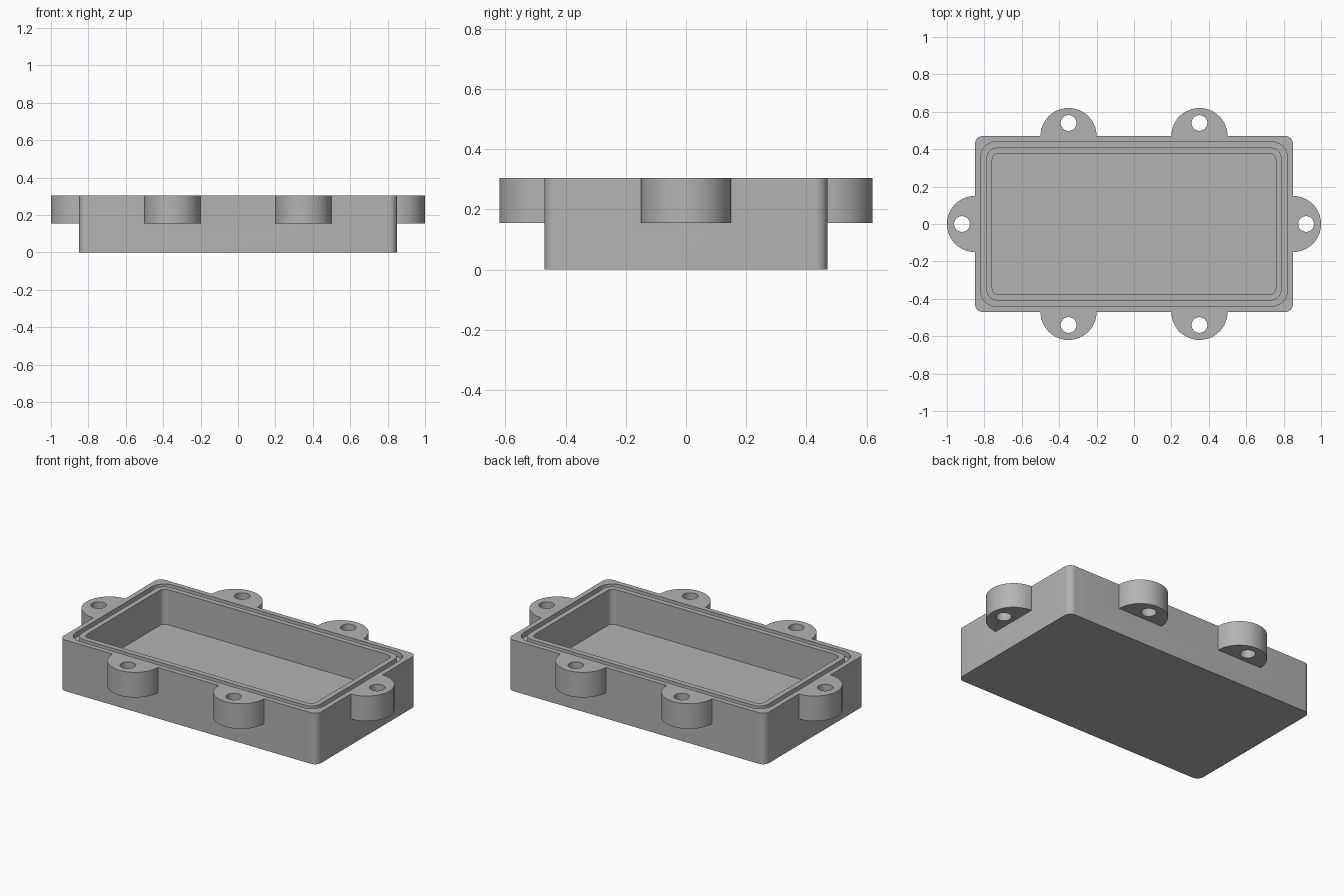
import bpy, bmesh
from math import sin, cos, pi, radians
from mathutils import Matrix

cube = bpy.data.objects.get("Cube")
if cube:
    bpy.data.objects.remove(cube, do_unlink=True)

HALF_X, HALF_Y, TOP = 0.85, 0.47, 0.305
LUG_R, LUG_BOTTOM, HOLE_R, HOLE_OUT = 0.15, 0.155, 0.042, 0.07

grey = bpy.data.materials.new("plain grey")
grey.use_nodes = True
grey.diffuse_color = (0.45, 0.45, 0.45, 1)
grey.node_tree.nodes["Principled BSDF"].inputs["Base Color"].default_value = grey.diffuse_color


def rounded_rect(inset, radius, z, steps=10):
    """Outline of the box moved inwards, with rounded corners."""
    cx, cy = HALF_X - inset - radius, HALF_Y - inset - radius
    points = []
    for k, (sx, sy) in enumerate([(1, 1), (-1, 1), (-1, -1), (1, -1)]):
        for i in range(steps + 1):
            a = (k + i / steps) * pi / 2
            points.append((sx * cx + radius * cos(a), sy * cy + radius * sin(a), z))
    return points


def loft(name, rings, cyclic=False, matrix=Matrix()):
    """Skin a stack of matching rings, capped or joined end to end."""
    bm = bmesh.new()
    loops = [[bm.verts.new(p) for p in ring] for ring in rings]
    n = len(loops[0])
    pairs = list(zip(loops, loops[1:])) + ([(loops[-1], loops[0])] if cyclic else [])
    for a, b in pairs:
        for i in range(n):
            j = (i + 1) % n
            bm.faces.new((a[i], a[j], b[j], b[i]))
    if not cyclic:
        bm.faces.new(loops[0][::-1])
        bm.faces.new(loops[-1])
    bm.transform(matrix)
    bmesh.ops.recalc_face_normals(bm, faces=bm.faces)
    mesh = bpy.data.meshes.new(name)
    bm.to_mesh(mesh)
    bm.free()
    mesh.materials.append(grey)
    obj = bpy.data.objects.new(name, mesh)
    bpy.context.collection.objects.link(obj)
    return obj


# Tray: outer wall, rim, seal groove, inner lip, cavity
GROOVE_Z, FLOOR_Z = TOP - 0.03, 0.095
tray = loft("housing", [rounded_rect(*r) for r in (
    (0, 0.04, 0), (0, 0.04, TOP),
    (0.03, 0.085, TOP), (0.03, 0.085, GROOVE_Z),
    (0.061, 0.06, GROOVE_Z), (0.061, 0.06, TOP),
    (0.092, 0.035, TOP), (0.092, 0.035, FLOOR_Z))])


# Mounting lugs: half discs with a through hole, set slightly into the wall
def lug_outline(z, n=64):
    points = []
    for i in range(n):
        a = 2 * pi * i / n
        points.append((LUG_R * cos(a), LUG_R * sin(a) if i <= n // 2 else -0.015, z))
    return points


def hole_outline(z, n=64):
    return [(HOLE_R * cos(2 * pi * i / n), HOLE_OUT + HOLE_R * sin(2 * pi * i / n), z)
            for i in range(n)]


places = [(x, s * HALF_Y, 0 if s > 0 else pi) for x in (-0.35, 0.35) for s in (-1, 1)]
places += [(s * HALF_X, 0, -s * pi / 2) for s in (-1, 1)]
lugs = []
for x, y, turn in places:
    place = Matrix.Translation((x, y, 0)) @ Matrix.Rotation(turn, 4, "Z")
    rings = [lug_outline(LUG_BOTTOM), lug_outline(TOP), hole_outline(TOP), hole_outline(LUG_BOTTOM)]
    lugs.append(loft("mounting_lug", rings, True, place))

# Fuse the lugs to the tray
bpy.context.view_layer.objects.active = tray
for lug in lugs:
    fuse = tray.modifiers.new("fuse", "BOOLEAN")
    fuse.operation, fuse.solver, fuse.object = "UNION", "EXACT", lug
    bpy.ops.object.modifier_apply(modifier=fuse.name)
    bpy.data.objects.remove(lug, do_unlink=True)

bpy.ops.object.select_all(action="DESELECT")
tray.select_set(True)
bpy.ops.object.shade_smooth_by_angle(angle=radians(30))
